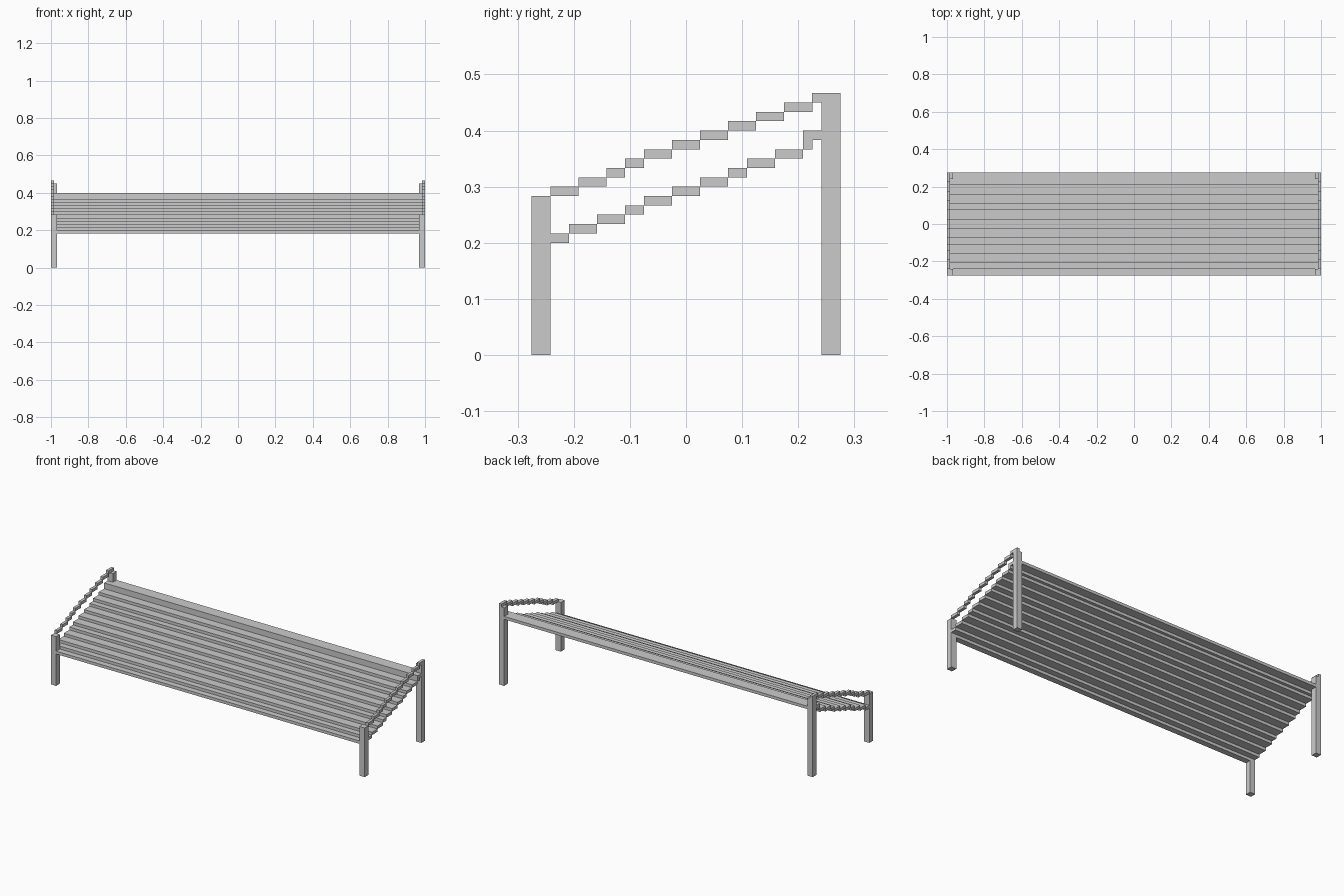
import bpy, bmesh
from mathutils import Vector

if "Cube" in bpy.data.objects:
    bpy.data.objects.remove(bpy.data.objects["Cube"])

U = 1 / 60          # block grid: model is 120 x 33 x 28 blocks
HALF_DEPTH = 16.5


def block_object(name, blocks, mirror=False):
    """Blocks are (x0, x1, y0, y1, z0, z1) in grid units, y counted from the front."""
    bm = bmesh.new()
    for x0, x1, y0, y1, z0, z1 in blocks:
        verts = bmesh.ops.create_cube(bm, size=1)["verts"]
        for v in verts:
            v.co = Vector((x1 if v.co.x > 0 else x0,
                           (y1 if v.co.y > 0 else y0) - HALF_DEPTH,
                           z1 if v.co.z > 0 else z0)) * U
    mesh = bpy.data.meshes.new(name)
    bm.to_mesh(mesh)
    bm.free()
    obj = bpy.data.objects.new(name, mesh)
    bpy.context.collection.objects.link(obj)
    if mirror:
        mod = obj.modifiers.new("mirror", "MIRROR")
        mod.use_mirror_merge = False
    return obj


def staircase(edges, z, x0, x1):
    """One-block-thick steps climbing toward the back."""
    return [(x0, x1, a, b, z + i, z + i + 1)
            for i, (a, b) in enumerate(zip(edges, edges[1:]))]


# Legs: short pair in front, tall pair behind
block_object("front_legs", [(58, 60, 0, 2, 0, 17)], mirror=True)
block_object("back_legs", [(58, 60, 31, 33, 0, 27)], mirror=True)

# Stepped armrests along both ends, finishing on top of the back legs
arm_edges = [2, 5, 8, 10, 12, 15, 18, 21, 24, 27, 30, 33]
block_object("armrests", staircase(arm_edges, 17, 59, 60), mirror=True)

# Sloping seat: front slat between the legs, then full-width steps
seat_edges = [2, 4, 7, 10, 12, 15, 18, 21, 23, 26, 29]
block_object("front_slat", [(-58, 58, 0, 2, 11, 12)])
block_object("seat_slats", staircase(seat_edges, 12, -60, 60))

# Raised back edge with a riser at its front
block_object("back_riser", [(-60, 60, 29, 30, 22, 24)])
block_object("back_slat", [(-60, 60, 30, 31, 23, 24), (-58, 58, 31, 33, 23, 24)])
